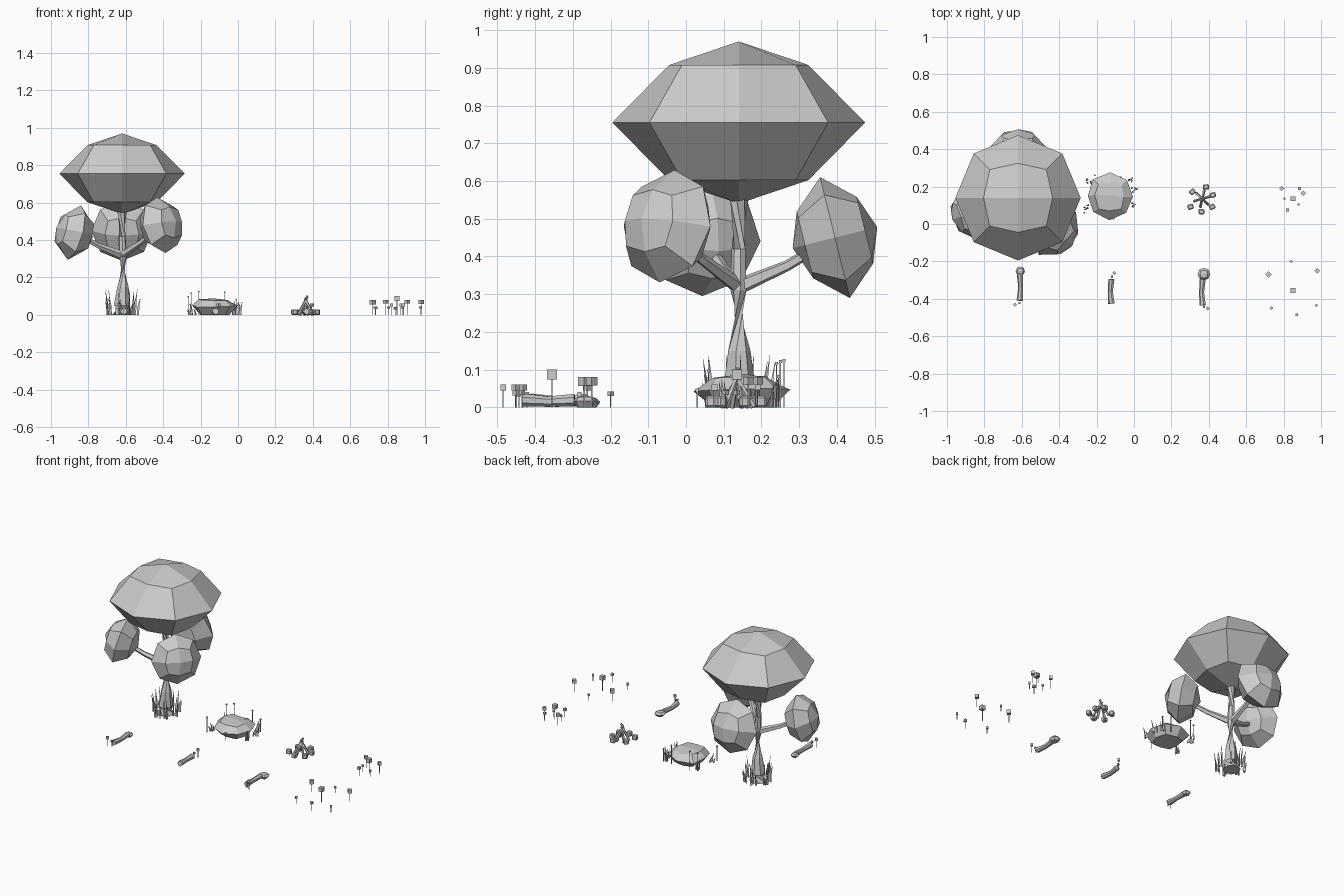
import bpy, bmesh, math, random
from mathutils import Vector, Matrix

random.seed(4)
if "Cube" in bpy.data.objects:
    bpy.data.objects.remove(bpy.data.objects["Cube"])

grey = bpy.data.materials.new("plain_grey")
grey.use_nodes = True
tone = (0.6, 0.6, 0.6, 1)
grey.diffuse_color = tone
grey.node_tree.nodes["Principled BSDF"].inputs["Base Color"].default_value = tone


def finish(bm, name):
    bmesh.ops.recalc_face_normals(bm, faces=bm.faces)
    mesh = bpy.data.meshes.new(name)
    bm.to_mesh(mesh)
    bm.free()
    mesh.materials.append(grey)
    obj = bpy.data.objects.new(name, mesh)
    bpy.context.collection.objects.link(obj)
    return obj


def faceted_blob(name, centre, radius, height, axis=(0, 0, 1), taper=0.78, jitter=0.0, floor=None):
    """Rounded cube with four faces per side, squashed along its axis."""
    bm = bmesh.new()
    bmesh.ops.create_cube(bm, size=2)
    bmesh.ops.subdivide_edges(bm, edges=bm.edges[:], cuts=1, use_grid_fill=True)
    turn = Vector(axis).to_track_quat('Z', 'Y')
    for v in bm.verts:
        d = v.co.normalized()
        side = taper if abs(d.z) > 0.1 else 1
        rise = 0.71 * (1 if d.z > 0 else -1) if 0.1 < abs(d.z) < 0.9 else d.z
        p = Vector((d.x * radius * side, d.y * radius * side, rise * height))
        p += Vector([random.uniform(-jitter, jitter) for _ in range(3)])
        v.co = turn @ p + Vector(centre)
        if floor is not None:
            v.co.z = max(v.co.z, floor)
            if d.z < -0.1:
                v.co.z = floor
    return finish(bm, name)


def add_tube(bm, points, radii, sides=6):
    """Faceted tube through the points, capped at both ends."""
    pts = [Vector(p) for p in points]
    rings = []
    for i, p in enumerate(pts):
        way = pts[min(i + 1, len(pts) - 1)] - pts[max(i - 1, 0)]
        turn = way.to_track_quat('Z', 'Y')
        rings.append([bm.verts.new(p + turn @ Vector((
            radii[i] * math.cos(math.tau * k / sides),
            radii[i] * math.sin(math.tau * k / sides), 0))) for k in range(sides)])
    for a, b in zip(rings, rings[1:]):
        for k in range(sides):
            n = (k + 1) % sides
            bm.faces.new((a[k], a[n], b[n], b[k]))
    bm.faces.new(rings[0])
    bm.faces.new(rings[-1])


def tube(name, points, radii, sides=6):
    bm = bmesh.new()
    add_tube(bm, points, radii, sides)
    return finish(bm, name)


def add_box(bm, centre, size, angle=0.0):
    place = Matrix.Translation(centre) @ Matrix.Rotation(angle, 4, 'Z')
    bmesh.ops.create_cube(bm, size=1, matrix=place @ Matrix.Diagonal((*size, 1)))


def grass(name, spots, count, spread, low, high, centre):
    """Tufts of thin pointed blades leaning away from a centre."""
    bm = bmesh.new()
    for sx, sy in spots:
        for _ in range(count):
            p = Vector((sx + random.uniform(-spread, spread), sy + random.uniform(-spread, spread), 0))
            out = (p - Vector((*centre, 0))).normalized()
            h = random.uniform(low, high)
            tip = p + out * 0.012 + Vector((0, 0, h))
            add_tube(bm, [p, p.lerp(tip, 0.5) - out * 0.003, tip], [0.006, 0.004, 0.0004], 3)
    return finish(bm, name)


def flowers(name, plants):
    """Cube heads on thin stems: x, y, top height, head size, turned flag."""
    bm = bmesh.new()
    for x, y, top, s, turned in plants:
        add_box(bm, (x, y, (top - s) / 2), (0.003, 0.003, top - s))
        add_box(bm, (x, y, top - s / 2), (s, s, s), math.pi / 4 * turned)
    return finish(bm, name)


# Tree: crown, three hanging side clumps, trunk and branches
tx, ty = -0.62, 0.14
faceted_blob("tree_crown", (tx, ty, 0.755), 0.335, 0.215)
clumps = {
    "left_clump": ((-0.41, -0.05, 0.48), 0.152, (0.75, -0.65, 0.2)),
    "right_clump": ((-0.875, 0.055, 0.44), 0.15, (-0.92, -0.3, 0.25)),
    "back_clump": ((-0.62, 0.395, 0.45), 0.165, (0, 0.97, 0.24)),
}
for name, (centre, r, axis) in clumps.items():
    faceted_blob(name, centre, r, r * 0.7, axis)
    end = Vector(centre)
    start = Vector((tx, ty, 0.32))
    knee = start.lerp(end, 0.5) - Vector((0, 0, 0.01))
    tube(name + "_branch", [start, knee, end], [0.022, 0.015, 0.013], 5)
tube("trunk", [(tx, ty, 0), (tx, ty, 0.05), (tx + 0.005, ty, 0.15), (tx + 0.005, ty, 0.31),
               (tx, ty, 0.42), (tx, ty, 0.6)], [0.055, 0.045, 0.031, 0.022, 0.019, 0.034], 7)
ring = [(tx + 0.075 * math.cos(a), ty + 0.075 * math.sin(a))
        for a in (math.tau * k / 7 for k in range(7))]
grass("trunk_grass", ring, 4, 0.014, 0.05, 0.14, (tx, ty))
flowers("trunk_flowers", [(-0.635, 0.06, 0.08, 0.01, 0), (-0.60, 0.055, 0.06, 0.01, 0)])

# Boulder with tufts and buds round it
faceted_blob("boulder", (-0.128, 0.15, 0.045), 0.125, 0.045, taper=0.9, jitter=0.007, floor=0)
grass("boulder_grass", [(-0.255, 0.09), (-0.24, 0.225), (0, 0.1), (-0.02, 0.24), (0, 0.18)],
      5, 0.014, 0.03, 0.075, (-0.13, 0.15))
flowers("boulder_buds", [(-0.25, 0.24, 0.12, 0.008, 0), (-0.21, 0.26, 0.128, 0.008, 0),
                         (-0.07, 0.25, 0.125, 0.008, 0), (-0.265, 0.06, 0.1, 0.008, 0),
                         (-0.01, 0.245, 0.085, 0.008, 0), (-0.11, 0.03, 0.05, 0.01, 0)])

# Campfire: leaning sticks inside a ring of stones
fx, fy = 0.365, 0.135
bm = bmesh.new()
for k in range(6):
    a = math.tau * k / 6 + 0.3
    c, s = math.cos(a), math.sin(a)
    add_tube(bm, [(fx + 0.045 * c, fy + 0.045 * s, 0), (fx - 0.008 * c, fy - 0.008 * s, 0.085 + 0.006 * (k % 4))],
             [0.008, 0.006], 5)
finish(bm, "campfire_sticks")
bm = bmesh.new()
for x, y, a in [(0.385, 0.198, 0.1), (0.312, 0.172, 0.7), (0.302, 0.092, 0.3),
                (0.36, 0.066, 0), (0.418, 0.092, 0.5), (0.422, 0.155, 0.2)]:
    add_box(bm, (x, y, 0.015), (0.032, 0.028, 0.03), a)
bmesh.ops.bevel(bm, geom=bm.edges[:], offset=0.005, segments=1, affect='EDGES')
finish(bm, "campfire_stones")


# Fallen logs, two of them with a small stone at the back end
def log(name, x, front, back, bend):
    mid = (front + back) / 2
    tube(name, [(x, front, 0.019), (x + bend, mid, 0.015), (x, back, 0.019)], [0.018, 0.014, 0.017], 7)


log("right_log", -0.61, -0.41, -0.265, 0.005)
log("middle_log", -0.12, -0.425, -0.295, -0.006)
log("left_log", 0.368, -0.435, -0.295, -0.006)
faceted_blob("right_log_stone", (-0.608, -0.252, 0.014), 0.025, 0.014, taper=0.85, floor=0)
faceted_blob("left_log_stone", (0.374, -0.268, 0.016), 0.034, 0.016, taper=0.85, floor=0)
flowers("log_flowers", [
    (-0.636, -0.432, 0.06, 0.015, 1), (-0.612, -0.422, 0.04, 0.011, 0),
    (-0.105, -0.262, 0.06, 0.015, 1), (-0.118, -0.282, 0.04, 0.011, 0),
    (0.375, -0.443, 0.04, 0.011, 0), (0.395, -0.452, 0.06, 0.015, 1)])

# Flower patches
flowers("front_flower_patch", [
    (0.72, -0.27, 0.08, 0.024, 1), (0.85, -0.355, 0.1, 0.026, 0), (0.98, -0.25, 0.08, 0.022, 1),
    (0.84, -0.2, 0.042, 0.012, 1), (0.735, -0.45, 0.045, 0.014, 1),
    (0.87, -0.485, 0.06, 0.015, 0), (0.975, -0.435, 0.045, 0.012, 1)])
flowers("back_flower_patch", [
    (0.79, 0.19, 0.08, 0.02, 1), (0.905, 0.165, 0.08, 0.02, 1), (0.85, 0.135, 0.1, 0.026, 0),
    (0.885, 0.19, 0.06, 0.014, 0), (0.805, 0.135, 0.045, 0.012, 1),
    (0.88, 0.105, 0.045, 0.012, 1), (0.82, 0.075, 0.06, 0.016, 0)])
